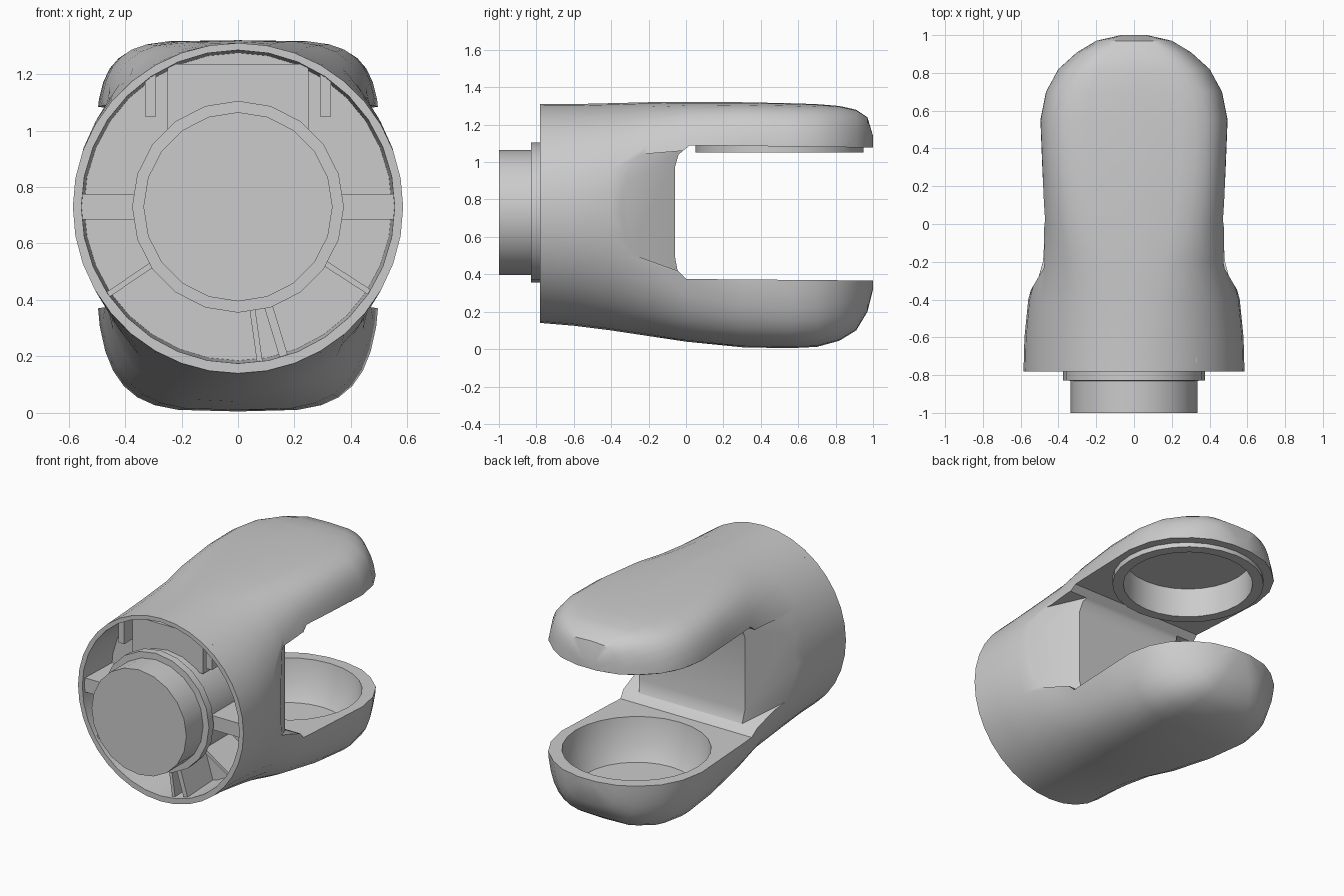
import bpy, bmesh, math
from mathutils import Matrix

cube = bpy.data.objects.get("Cube")
if cube:
    bpy.data.objects.remove(cube)

grey = bpy.data.materials.new("plain grey")
grey.use_nodes = True
colour = (0.6, 0.6, 0.6, 1)
grey.diffuse_color = colour
grey.node_tree.nodes["Principled BSDF"].inputs["Base Color"].default_value = colour

AXIS_Z = 0.73  # height of the hub axis


def make(name, bm):
    bmesh.ops.recalc_face_normals(bm, faces=bm.faces[:])
    mesh = bpy.data.meshes.new(name)
    bm.to_mesh(mesh)
    bm.free()
    mesh.materials.append(grey)
    obj = bpy.data.objects.new(name, mesh)
    bpy.context.collection.objects.link(obj)
    return obj


def loft(name, rings):
    bm = bmesh.new()
    rows = [[bm.verts.new(p) for p in ring] for ring in rings]
    n = len(rows[0])
    for a, b in zip(rows, rows[1:]):
        for i in range(n):
            j = (i + 1) % n
            bm.faces.new((a[i], a[j], b[j], b[i]))
    bm.faces.new(rows[0])
    bm.faces.new(rows[-1])
    return make(name, bm)


def turned(name, profile, centre, axis, sides):
    """Stack of circles: profile holds (position along axis, radius)."""
    rings = []
    for pos, r in profile:
        ring = []
        for i in range(sides):
            a = math.tau * i / sides
            u, v = r * math.sin(a), r * math.cos(a)
            ring.append((u, pos, centre + v) if axis == "y" else (u, centre + v, pos))
        rings.append(ring)
    return loft(name, rings)


def box(name, size, centre, turn=0):
    bm = bmesh.new()
    bmesh.ops.create_cube(bm, size=1)
    bmesh.ops.scale(bm, vec=size, verts=bm.verts)
    bmesh.ops.translate(bm, vec=centre, verts=bm.verts)
    bmesh.ops.rotate(bm, cent=(0, 0, AXIS_Z), matrix=Matrix.Rotation(turn, 3, "Y"), verts=bm.verts)
    return make(name, bm)


def smooth(obj, angle=35):
    bpy.ops.object.select_all(action="DESELECT")
    obj.select_set(True)
    bpy.context.view_layer.objects.active = obj
    bpy.ops.object.shade_smooth_by_angle(angle=math.radians(angle))


def cut(obj, cutter):
    mod = obj.modifiers.new("cut", "BOOLEAN")
    mod.operation, mod.solver, mod.object = "DIFFERENCE", "EXACT", cutter
    bpy.context.view_layer.objects.active = obj
    bpy.ops.object.modifier_apply(modifier=mod.name)
    bpy.data.objects.remove(cutter)


def power(v, n):
    return math.copysign(abs(v) ** (2 / n), v)


# Outer shell: y, half width, bottom, top, roundness of lower and upper half
sections = [
    (-0.78, 0.585, 0.14, 1.31, 2, 2),
    (-0.6, 0.58, 0.125, 1.31, 2, 2.1),
    (-0.4, 0.56, 0.10, 1.315, 2.1, 2.3),
    (-0.2, 0.505, 0.07, 1.32, 2.4, 2.9),
    (0, 0.488, 0.04, 1.32, 3, 4),
    (0.3, 0.495, 0.01, 1.32, 3.6, 5),
    (0.55, 0.505, 0.005, 1.315, 4, 5),
    (0.7, 0.475, 0.012, 1.31, 4, 5),
    (0.82, 0.41, 0.045, 1.3, 4, 4.5),
    (0.91, 0.31, 0.1, 1.28, 4, 4.5),
    (0.97, 0.21, 0.2, 1.24, 4, 4.5),
    (1.0, 0.08, 0.32, 1.14, 4, 4.5),
]
SIDES = 36
rings = []
for y, w, low, high, n_low, n_high in sections:
    ring = []
    for i in range(SIDES):
        a = math.tau * i / SIDES
        c, s = math.cos(a), math.sin(a)
        n = n_high if s > 0 else n_low
        reach = high - AXIS_Z if s > 0 else AXIS_Z - low
        ring.append((w * power(c, n), y, AXIS_Z + reach * power(s, n)))
    rings.append(ring)
shell = loft("jaw_shell", rings)

# Mouth between the jaws, with eased inner corners
mouth = [(-0.06, 0.5), (-0.045, 0.42), (0.0, 0.375), (1.2, 0.365),
         (1.2, 1.075), (0.02, 1.09), (-0.04, 1.04), (-0.06, 0.97)]
cut(shell, loft("mouth_cutter", [[(x, y, z) for y, z in mouth] for x in (-0.8, 0.8)]))

# Scooped flanks that narrow the wall behind the mouth
for x in (-1, 1):
    flank = [[(x * inner, y, low), (x * 0.9, y, low), (x * 0.9, y, high), (x * inner, y, high)]
             for y, inner, low, high in ((-0.38, 0.565, 0.54, 1.03), (-0.02, 0.35, 0.41, 1.06))]
    cut(shell, loft("flank_cutter", flank))

# Front socket, lower bowl and upper round recess
cut(shell, turned("socket_cutter", [(-0.9, 0.555), (-0.78, 0.555), (-0.5, 0.545)], AXIS_Z, "y", 32))
cut(shell, turned("bowl_cutter", [(0.12, 0.35), (0.22, 0.41), (0.45, 0.445)], 0.5, "z", 28))
cut(shell, turned("recess_cutter", [(1.0, 0.385), (1.24, 0.385)], 0.5, "z", 28))
smooth(shell)

# Raised ring around the upper recess
ring = turned("upper_ring", [(1.05, 0.45), (1.1, 0.45)], 0.5, "z", 28)
cut(ring, turned("ring_cutter", [(1.0, 0.385), (1.2, 0.385)], 0.5, "z", 28))
smooth(ring)

# Hub with flange and neck running into the socket
hub = turned("hub", [(-1.0, 0.335), (-0.83, 0.335), (-0.829, 0.375), (-0.78, 0.375),
                     (-0.779, 0.35), (-0.45, 0.35)], AXIS_Z, "y", 20)
smooth(hub)

# Block above the hub and side walls beside it
box("latch_block", (0.5, 0.25, 0.24), (0, -0.585, 1.115))
for side, x in (("left", 1), ("right", -1)):
    box(side + "_latch_wall", (0.04, 0.27, 0.16), (x * 0.31, -0.6, 1.13))

# Ribs spaced around the socket: name, angle, thickness
for name, degrees, thick in (("left_rib", 0, 0.09), ("right_rib", 180, 0.09),
                             ("lower_left_rib", 33, 0.02), ("lower_right_rib", 146, 0.02),
                             ("bottom_rib", 73, 0.03), ("bottom_centre_rib", 82, 0.02)):
    box(name, (0.22, 0.27, thick), (0.445, -0.625, AXIS_Z), math.radians(degrees))
